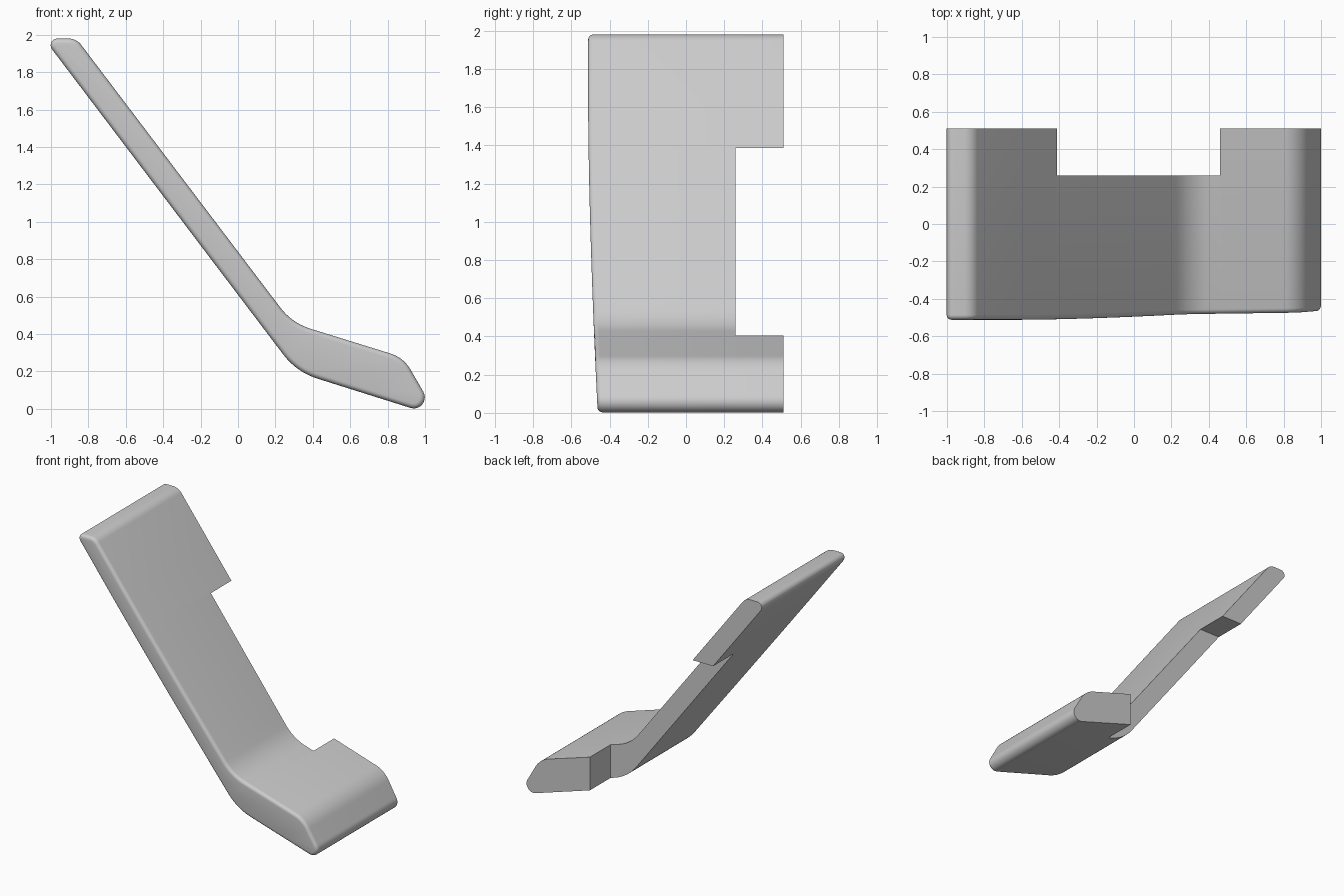
import bpy, bmesh, math
from mathutils import Vector

if "Cube" in bpy.data.objects:
    bpy.data.objects.remove(bpy.data.objects["Cube"])

# Side profile: corner x, z and fillet radius
CORNERS = [(-1.038, 1.98, 0.036), (-0.864, 1.98, 0.085), (0.289, 0.459, 0.32),
           (0.886, 0.274, 0.19), (1.066, -0.04, 0.059), (0.313, 0.197, 0.37)]
BACK, FRONT = 0.51, -0.512


def rounded(corners, steps=10):
    pts = []
    for i, (x, z, r) in enumerate(corners):
        p = Vector((x, z))
        a = (Vector(corners[i - 1][:2]) - p).normalized()
        b = (Vector(corners[(i + 1) % len(corners)][:2]) - p).normalized()
        half = a.angle(b) / 2
        c = p + (a + b).normalized() * r / math.sin(half)
        start = p + a * r / math.tan(half) - c
        end = p + b * r / math.tan(half) - c
        total = start.angle(end)
        for k in range(steps + 1):
            t = k / steps
            v = (start * math.sin((1 - t) * total) + end * math.sin(t * total)) / math.sin(total)
            pts.append(c + v)
    return pts


# Bent plate: extruded profile with a rounded front rim
bm = bmesh.new()
face = bm.faces.new([bm.verts.new((p.x, BACK, p.y)) for p in rounded(CORNERS)])
ext = bmesh.ops.extrude_face_region(bm, geom=[face], use_keep_orig=True)["geom"]
for v in ext:
    if isinstance(v, bmesh.types.BMVert):
        v.co.y = FRONT
bmesh.ops.recalc_face_normals(bm, faces=bm.faces)
rim = [e for e in bm.edges if all(v.co.y < 0 for v in e.verts)]
bmesh.ops.bevel(bm, geom=rim, offset=0.026, segments=5, profile=0.5, affect='EDGES')

# Front side curves inwards towards the foot
for k in range(1, 17):
    bmesh.ops.bisect_plane(bm, geom=bm.verts[:] + bm.edges[:] + bm.faces[:],
                           plane_co=(0, 0, k * 0.1), plane_no=(0, 0, 1))
for v in bm.verts:
    if v.co.y < 0:
        v.co.y += 0.05 * max(0, (1.6 - v.co.z) / 1.6) ** 1.6
mesh = bpy.data.meshes.new("bent_plate")
bm.to_mesh(mesh)
bm.free()
plate = bpy.data.objects.new("bent_plate", mesh)
bpy.context.collection.objects.link(plate)

# Rear notch
lo, hi = Vector((-0.9, 0.26, -0.2)), Vector((0.46, 0.8, 1.385))
bpy.ops.mesh.primitive_cube_add(size=1, location=(lo + hi) / 2)
cutter = bpy.context.object
cutter.name = "notch_cutter"
cutter.scale = hi - lo
cutter.hide_render = True
mod = plate.modifiers.new("notch", 'BOOLEAN')
mod.operation, mod.solver, mod.object = 'DIFFERENCE', 'EXACT', cutter
bpy.ops.object.select_all(action='DESELECT')
plate.select_set(True)
bpy.context.view_layer.objects.active = plate
bpy.ops.object.modifier_apply(modifier=mod.name)
bpy.data.objects.remove(cutter)
bpy.ops.object.shade_smooth_by_angle(angle=math.radians(30))
